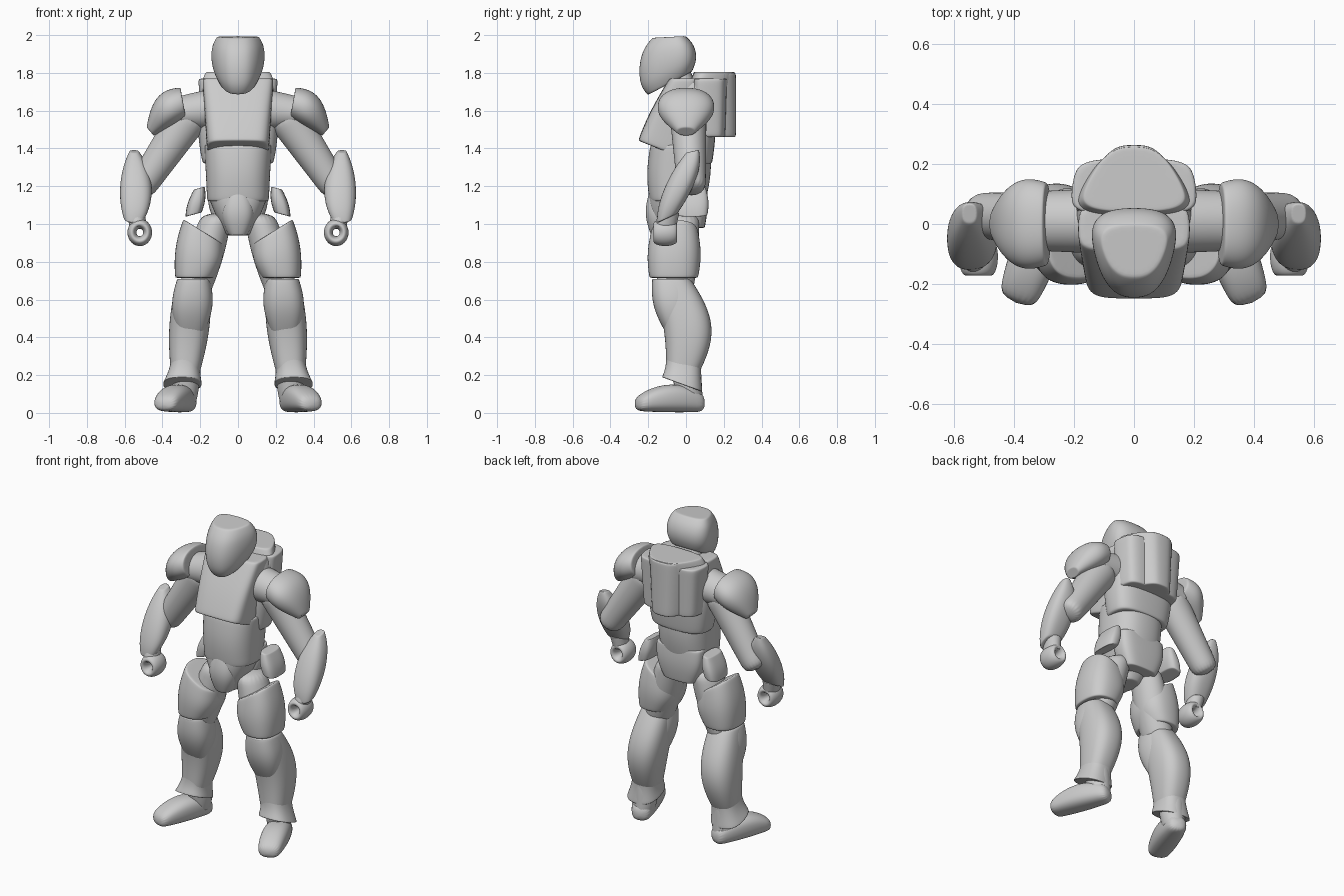
import bpy, bmesh
from math import sin, cos, pi, radians
from mathutils import Vector, Euler

cube = bpy.data.objects.get("Cube")
if cube:
    bpy.data.objects.remove(cube)

grey = bpy.data.materials.new("light grey")
grey.use_nodes = True
grey.diffuse_color = (0.6, 0.6, 0.6, 1)
grey.node_tree.nodes["Principled BSDF"].inputs["Base Color"].default_value = grey.diffuse_color

SIDES = 20
STEPS = 6
LEVEL = (0, 0, 0)


def finish(obj, name, mirror):
    """Name the part, colour it, shade it smooth and mirror it when it is paired."""
    obj.name = name
    obj.data.materials.append(grey)
    for polygon in obj.data.polygons:
        polygon.use_smooth = True
    if mirror:
        obj.modifiers.new("mirror", 'MIRROR')
    subdivision = obj.modifiers.new("smooth", 'SUBSURF')
    subdivision.levels = subdivision.render_levels = 2


def rounded(value, boxy):
    """Squash a sine or cosine so that a circle turns into a rounded box."""
    return abs(value) ** boxy * (1 if value > 0 else -1)


def shell(name, start, end, start_size, end_size, bulge=(0, 0), bow=LEVEL, fullness=1,
          start_tilt=LEVEL, end_tilt=None, boxy=0.8, narrow_front=0, rim=True, mirror=False):
    """Sweep a rounded section from start to end, swelling by bulge and bending by bow midway."""
    end_tilt = start_tilt if end_tilt is None else end_tilt
    stations = [(i / STEPS, 1) for i in range(STEPS + 1)]
    if rim:
        # Slightly smaller end rings keep the plate's edges crisp
        stations = [(0, 0.94)] + stations + [(1, 0.94)]
    bm = bmesh.new()
    rings = []
    for t, scale in stations:
        swell = abs(sin(pi * t)) ** fullness
        centre = Vector(start).lerp(Vector(end), t) + Vector(bow) * swell
        size = (Vector(start_size).lerp(Vector(end_size), t) + Vector(bulge) * swell) * scale
        tilt = Vector(start_tilt).lerp(Vector(end_tilt), t)
        turn = Euler([radians(angle) for angle in tilt]).to_matrix()
        ring = []
        for i in range(SIDES):
            angle = 2 * pi * i / SIDES
            across, along = rounded(cos(angle), boxy), rounded(sin(angle), boxy)
            offset = Vector((size.x * across * (1 + narrow_front * along), size.y * along, 0))
            ring.append(bm.verts.new(centre + turn @ offset))
        rings.append(ring)
    for lower, upper in zip(rings, rings[1:]):
        for i in range(SIDES):
            bm.faces.new((lower[i - 1], lower[i], upper[i], upper[i - 1]))
    bm.faces.new(rings[0])
    bm.faces.new(rings[-1])
    bmesh.ops.recalc_face_normals(bm, faces=bm.faces)
    mesh = bpy.data.meshes.new(name)
    bm.to_mesh(mesh)
    bm.free()
    obj = bpy.data.objects.new(name, mesh)
    bpy.context.collection.objects.link(obj)
    finish(obj, name, mirror)


# Head and neck
shell("helmet", start=(0, -.085, 1.745), end=(0, -.09, 1.99), start_size=(.1, .135), end_size=(.105, .09),
      bulge=(.032, .045), bow=(0, -.01, 0), fullness=.6, start_tilt=(28, 0, 0), end_tilt=(3, 0, 0),
      boxy=.75, narrow_front=.28)
shell("neck", start=(0, -.01, 1.66), end=(0, -.05, 1.82), start_size=(.12, .1), end_size=(.08, .07))

# Torso
shell("abdomen", start=(0, -.045, 1.12), end=(0, -.03, 1.42), start_size=(.165, .15),
      end_size=(.18, .16), bulge=(0, .015))
shell("pelvis", start=(0, -.07, .94), end=(0, -.045, 1.18), start_size=(.06, .08), end_size=(.17, .15),
      bulge=(.01, .02))
shell("back_armour", start=(0, .03, 1.32), end=(0, .04, 1.76), start_size=(.19, .11), end_size=(.18, .1),
      bulge=(.03, .02), boxy=.7)
shell("chest_plate", start=(0, -.125, 1.39), end=(0, -.01, 1.77), start_size=(.165, .14), end_size=(.19, .08),
      bulge=(0, .01), start_tilt=(-22, 0, 0), end_tilt=LEVEL, boxy=.45)
shell("shoulder_socket", start=(.12, .01, 1.61), end=(.34, .01, 1.58), start_size=(.11, .11),
      end_size=(.09, .1), start_tilt=(0, 90, 0), end_tilt=(0, 120, 0), boxy=1, rim=False, mirror=True)

# Backpack with a flared lid and a raised middle
shell("backpack", start=(0, .12, 1.46), end=(0, .125, 1.77), start_size=(.19, .09), end_size=(.21, .095),
      boxy=.5, narrow_front=-.06)
shell("backpack_lid", start=(0, .12, 1.69), end=(0, .15, 1.805), start_size=(.17, .12),
      end_size=(.15, .11), bulge=(.01, 0), boxy=.65, narrow_front=-.4)
shell("backpack_ridge", start=(0, .18, 1.46), end=(0, .18, 1.8), start_size=(.11, .085),
      end_size=(.13, .085), boxy=.6, narrow_front=-.4)

# Pelvis armour
shell("groin_plate", start=(0, -.125, .94), end=(0, -.125, 1.17), start_size=(.05, .06),
      end_size=(.06, .07), bulge=(.035, .025))
shell("rear_plate", start=(0, .04, .98), end=(0, .04, 1.2), start_size=(.11, .06), end_size=(.16, .07),
      bulge=(.02, .01), boxy=.6)
shell("hip_pouch", start=(.235, .03, 1.05), end=(.205, .03, 1.19), start_size=(.045, .085),
      end_size=(.03, .075), bulge=(.012, .01), start_tilt=(0, 15, 0), boxy=.7, mirror=True)

# Arms
shell("upper_arm", start=(.24, .01, 1.6), end=(.53, .03, 1.17), start_size=(.11, .1), end_size=(.075, .075),
      start_tilt=(0, 145, 0), boxy=1, rim=False, mirror=True)
shell("shoulder_pad", start=(.29, 0, 1.64), end=(.465, 0, 1.49), start_size=(.085, .14),
      end_size=(.03, .05), bulge=(.032, .05), bow=(.01, 0, .03), start_tilt=(0, 100, 0),
      end_tilt=(0, 130, 0), boxy=.9, mirror=True)
shell("forearm_guard", start=(.55, -.1, 1.03), end=(.55, .035, 1.385), start_size=(.055, .06),
      end_size=(.025, .035), bulge=(.045, .045), bow=(-.01, 0, 0), fullness=.75,
      start_tilt=(25, 0, 0), end_tilt=(12, 0, 0), mirror=True)
shell("wrist", start=(.54, -.09, 1.06), end=(.53, -.11, .985), start_size=(.05, .055),
      end_size=(.045, .06), boxy=1, mirror=True)

# Closed hand with a hole running from front to back
bpy.ops.mesh.primitive_torus_add(major_segments=24, minor_segments=12, major_radius=.042, minor_radius=.025)
fist = bpy.context.object
for vertex in fist.data.vertices:
    x, y, z = vertex.co
    vertex.co = (.52 + x, -.11 + z * 2.6, .955 + y * 1.1)
fist.data.flip_normals()
finish(fist, "fist", mirror=True)

# Legs
shell("inner_leg", start=(.24, -.06, .6), end=(.11, -.03, 1.06), start_size=(.08, .09),
      end_size=(.08, .1), bulge=(.02, .015), boxy=1, rim=False, mirror=True)
shell("thigh_armour", start=(.23, -.065, .715), end=(.185, -.06, .96), start_size=(.104, .13),
      end_size=(.125, .125), bulge=(.015, .015), end_tilt=(0, -32, 0), mirror=True)
shell("shin_armour", start=(.28, -.02, .2), end=(.235, -.08, .71), start_size=(.075, .085),
      end_size=(.09, .105), bulge=(.026, .035), bow=(0, .06, 0), mirror=True)
shell("knee_plate", start=(.25, -.055, .42), end=(.235, -.08, .71), start_size=(.07, .05),
      end_size=(.088, .1), bulge=(.03, .03), mirror=True)
shell("shin_cuff", start=(.295, -.02, .15), end=(.272, -.01, .3), start_size=(.105, .115),
      end_size=(.08, .095), bulge=(-.008, -.008), start_tilt=(-20, 0, 0), end_tilt=LEVEL, mirror=True)

# Feet, turned outwards
shell("ankle", start=(.28, .02, .06), end=(.28, 0, .24), start_size=(.06, .07), end_size=(.07, .08),
      bulge=(.01, 0), boxy=1, mirror=True)
shell("boot", start=(.26, .095, .05), end=(.395, -.265, .045), start_size=(.05, .045),
      end_size=(.06, .035), bulge=(.025, .035), bow=(0, 0, .03), fullness=.8,
      start_tilt=(90, 0, 22), rim=False, mirror=True)
